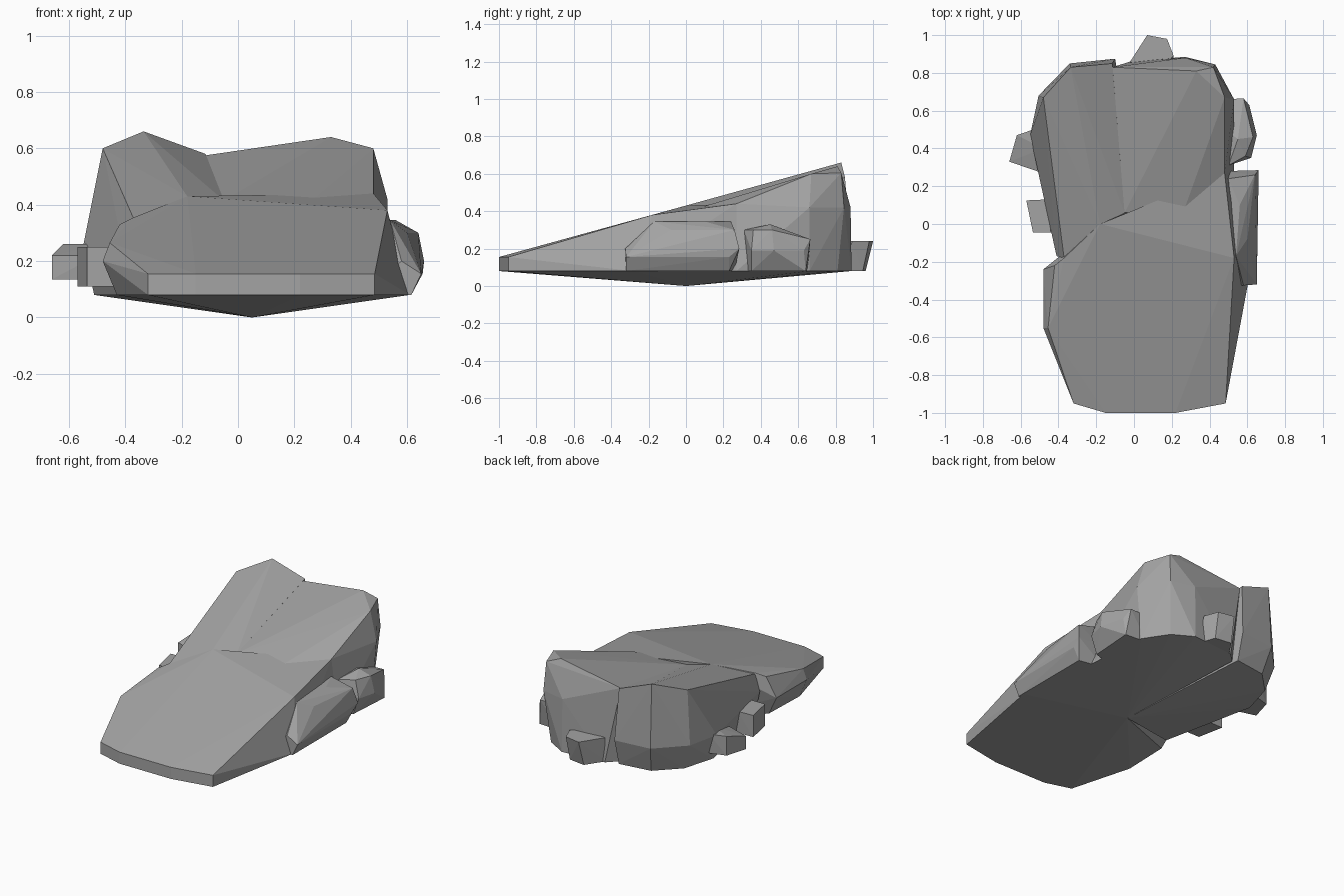
import bpy, bmesh

stone = bpy.data.materials.new("grey_stone")
stone.diffuse_color = (0.37, 0.37, 0.37, 1)
TIP = (0.05, 0.0, 0.0)   # shared low point under the boulder


def rock(name, *rings, extra=()):
    """Flat-faced convex stone; each ring is (z, [(x, y), ...])."""
    bm = bmesh.new()
    for z, pts in rings:
        for x, y in pts:
            bm.verts.new((x, y, z))
    for p in extra:
        bm.verts.new(p)
    res = bmesh.ops.convex_hull(bm, input=bm.verts[:])
    junk = {v for v in res["geom_interior"] + res["geom_unused"] if isinstance(v, bmesh.types.BMVert)}
    bmesh.ops.delete(bm, geom=list(junk), context="VERTS")
    bmesh.ops.recalc_face_normals(bm, faces=bm.faces[:])
    me = bpy.data.meshes.new(name)
    bm.to_mesh(me)
    bm.free()
    me.materials.append(stone)
    ob = bpy.data.objects.new(name, me)
    bpy.context.collection.objects.link(ob)
    return ob


# Long sloping front slab
nose = [(-0.32, -0.95), (-0.15, -1), (0.22, -1), (0.485, -0.95)]
rock("front_slab",
     (0.08, nose + [(-0.43, -0.55), (-0.42, -0.25), (0.61, -0.28), (0.53, 0.27)]),
     (0.155, nose),
     (0.20, [(-0.48, -0.55), (-0.48, -0.24)]),
     extra=[TIP, (-0.455, -0.55, 0.265), (-0.42, -0.22, 0.33), (-0.37, -0.18, 0.355),
            (-0.18, 0, 0.43), (0.53, -0.18, 0.38), (0.26, 0.06, 0.42), (0.48, 0.27, 0.44)])

# Tall back left slab
rock("back_left_slab",
     (0.08, [(-0.38, -0.16), (-0.51, 0.45), (-0.45, 0.66), (-0.31, 0.80), (-0.10, 0.83)]),
     (0.25, [(-0.41, -0.17), (-0.55, 0.47), (-0.505, 0.68), (-0.34, 0.85), (-0.10, 0.875)]),
     extra=[TIP, (-0.37, -0.18, 0.35), (-0.18, 0, 0.43), (-0.05, 0.06, 0.415),
            (-0.48, 0.67, 0.60), (-0.335, 0.83, 0.66), (-0.115, 0.85, 0.58)])

# Tall back right slab
rock("back_right_slab",
     (0.08, [(0.53, 0.27), (0.50, 0.66), (0.40, 0.81), (0.27, 0.885), (-0.02, 0.86), (-0.08, 0.80)]),
     (0.42, [(0.53, 0.66), (0.43, 0.845), (0.27, 0.88)]),
     extra=[TIP, (-0.05, 0.06, 0.415), (0.26, 0.06, 0.415), (0.48, 0.27, 0.44),
            (-0.115, 0.83, 0.575), (0.33, 0.81, 0.64), (0.42, 0.83, 0.605), (0.48, 0.67, 0.60)])

# Large chunk on the right flank
rock("right_large_chunk",
     (0.08, [(0.45, -0.32), (0.615, -0.32), (0.615, 0.23), (0.45, 0.26)]),
     (0.155, [(0.65, -0.32), (0.655, 0.23)]),
     (0.20, [(0.58, -0.325), (0.66, 0.285), (0.48, 0.28)]),
     (0.345, [(0.54, -0.17), (0.56, 0.10), (0.50, 0.24)]),
     (0.30, [(0.64, 0.26), (0.60, -0.08)]))

# Smaller chunk behind it
rock("right_small_chunk",
     (0.08, [(0.45, 0.31), (0.58, 0.35), (0.60, 0.64), (0.45, 0.65)]),
     (0.19, [(0.62, 0.35), (0.65, 0.47), (0.61, 0.63)]),
     (0.30, [(0.50, 0.31), (0.59, 0.36), (0.63, 0.46), (0.48, 0.5)]),
     (0.25, [(0.58, 0.665), (0.48, 0.66)]),
     extra=[(0.55, 0.45, 0.33)])

# Small blocks at left and back
rock("left_rear_block",
     (0.135, [(-0.62, 0.47), (-0.66, 0.33), (-0.48, 0.28), (-0.48, 0.51)]),
     (0.22, [(-0.66, 0.33), (-0.50, 0.275)]),
     (0.26, [(-0.62, 0.47), (-0.52, 0.505), (-0.48, 0.40)]))
rock("left_front_block",
     (0.11, [(-0.57, 0.125), (-0.535, -0.045), (-0.40, -0.045), (-0.40, 0.13)]),
     (0.25, [(-0.57, 0.125), (-0.535, -0.045), (-0.44, -0.045), (-0.46, 0.13)]))
rock("back_block",
     (0.08, [(-0.02, 0.84), (0.06, 0.96), (0.17, 0.945), (0.21, 0.83)]),
     (0.24, [(-0.02, 0.86), (0.07, 1.0), (0.175, 0.98), (0.21, 0.89), (0.1, 0.8)]))
